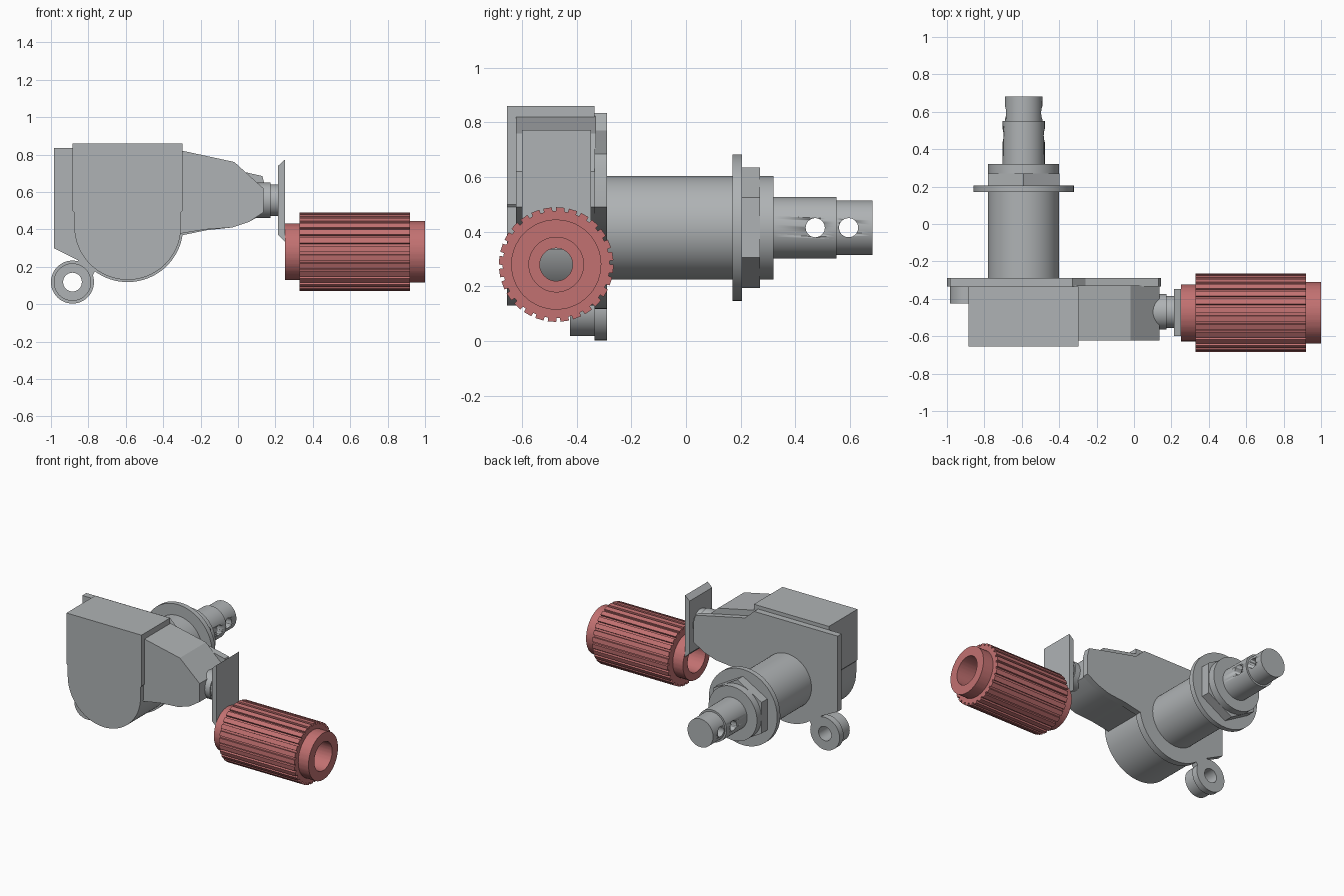
import bpy, bmesh, math
from mathutils import Vector

if "Cube" in bpy.data.objects:
    bpy.data.objects.remove(bpy.data.objects["Cube"])


def material(name, rgb):
    m = bpy.data.materials.new(name)
    m.diffuse_color = (*rgb, 1)
    m.use_nodes = True
    m.node_tree.nodes["Principled BSDF"].inputs["Base Color"].default_value = m.diffuse_color
    return m


STEEL = material("grey steel", (0.43, 0.45, 0.46))
GRIP = material("red grip", (0.54, 0.165, 0.165))


def finish(name, bm, mat):
    bmesh.ops.recalc_face_normals(bm, faces=bm.faces)
    me = bpy.data.meshes.new(name)
    bm.to_mesh(me)
    bm.free()
    me.materials.append(mat)
    ob = bpy.data.objects.new(name, me)
    bpy.context.collection.objects.link(ob)
    bpy.ops.object.select_all(action='DESELECT')
    ob.select_set(True)
    bpy.context.view_layer.objects.active = ob
    bpy.ops.object.shade_smooth_by_angle(angle=math.radians(25))
    return ob


def prism(name, outline, y0, y1, mat=STEEL):
    """Extrude an (x, z) outline from y0 to y1."""
    bm = bmesh.new()
    face = bm.faces.new([bm.verts.new((x, y0, z)) for x, z in outline])
    ext = bmesh.ops.extrude_face_region(bm, geom=[face])
    verts = [v for v in ext["geom"] if isinstance(v, bmesh.types.BMVert)]
    bmesh.ops.translate(bm, verts=verts, vec=(0, y1 - y0, 0))
    return finish(name, bm, mat)


def lathe(name, profile, axis, centre, mat=STEEL, seg=64, closed=False, teeth=0):
    """Turn (radius, position) points about X or Y; closed makes a tube, teeth cut grooves."""
    if teeth:
        spots = [((t + f) / teeth, d) for t in range(teeth)
                 for f, d in ((0, 0), (0.66, 0), (0.69, 0.014), (0.97, 0.014))]
    else:
        spots = [(i / seg, 0) for i in range(seg)]
    bm = bmesh.new()
    rings = []
    for r, p in profile:
        ring = []
        for f, d in spots:
            a = f * math.tau
            rr = r - d if r > 0.2 else r
            u, z = centre[0] + rr * math.sin(a), centre[1] + rr * math.cos(a)
            ring.append(bm.verts.new((p, u, z) if axis == 'X' else (u, p, z)))
        rings.append(ring)
    pairs = list(zip(rings, rings[1:]))
    if closed:
        pairs.append((rings[-1], rings[0]))
    else:
        bm.faces.new(rings[0])
        bm.faces.new(rings[-1])
    n = len(spots)
    for a, b in pairs:
        for i in range(n):
            j = (i + 1) % n
            bm.faces.new((a[i], a[j], b[j], b[i]))
    return finish(name, bm, mat)


def arc(cx, cz, r, a0, a1, n):
    return [(cx + r * math.cos(math.radians(a0 + (a1 - a0) * i / n)),
             cz + r * math.sin(math.radians(a0 + (a1 - a0) * i / n))) for i in range(n + 1)]


CX, CZ = -0.59, 0.415    # main shaft axis

# Housing: square top with a slightly narrower round bottom
prism("housing", [(-0.885, 0.86), (-0.885, 0.50), (-0.875, 0.49)]
      + arc(CX, CZ, 0.285, 180, 360, 40)
      + [(-0.305, 0.49), (-0.297, 0.50), (-0.297, 0.86)], -0.655, -0.335)

# Back plate following the housing, the arm and the neck of the lug
prism("back_plate", [(-0.985, 0.835), (-0.985, 0.30), (-0.855, 0.235), (-0.865, 0.20),
                     (-0.81, 0.14), (-0.785, 0.14)]
      + arc(CX, CZ, 0.297, 234, 351, 32)
      + [(-0.17, 0.395), (-0.03, 0.41), (0.06, 0.44), (0.145, 0.49), (0.145, 0.63),
         (0.13, 0.685), (0.05, 0.703), (-0.26, 0.77), (-0.33, 0.835)], -0.335, -0.29)

# Side arm tapering towards the stud
prism("side_arm", [(-0.32, 0.825), (-0.32, 0.375), (-0.17, 0.40), (-0.03, 0.41),
                   (0.06, 0.44), (0.135, 0.49), (0.135, 0.62), (-0.02, 0.76)],
      -0.622, -0.33)

# Lug ring with collar
lathe("lug", [(0.05, -0.425), (0.10, -0.425), (0.10, -0.335), (0.115, -0.335),
              (0.115, -0.29), (0.05, -0.29)], 'Y', (-0.885, 0.118), closed=True)

# Stud and blade on the end of the arm
lathe("stud", [(0.095, 0.08), (0.095, 0.175), (0.085, 0.175), (0.085, 0.22)],
      'X', (-0.47, 0.555))
prism("blade", [(0.215, 0.74), (0.215, 0.37), (0.25, 0.335), (0.25, 0.772)],
      -0.60, -0.347)

# Main shaft: barrel, flange, collar and stepped end
shaft = lathe("shaft", [(0.19, -0.30), (0.19, 0.17), (0.268, 0.17), (0.268, 0.205),
                        (0.19, 0.205), (0.19, 0.32), (0.113, 0.32), (0.113, 0.55),
                        (0.10, 0.55), (0.10, 0.682)], 'Y', (CX, CZ))
lathe("hex_nut", [(0.22, 0.20), (0.22, 0.27)], 'Y', (CX, CZ), seg=6)

# Cross holes drilled through the shaft end
for y in (0.473, 0.595):
    drill = lathe("drill", [(0.035, CX - 0.2), (0.035, CX + 0.2)], 'X', (y, CZ), seg=32)
    mod = shaft.modifiers.new("cross_hole", 'BOOLEAN')
    mod.operation = 'DIFFERENCE'
    mod.solver = 'EXACT'
    mod.object = drill
    bpy.context.view_layer.objects.active = shaft
    bpy.ops.object.modifier_apply(modifier=mod.name)
    bpy.data.objects.remove(drill)

# Grip: ribbed sleeve, plain ends and a stepped bore
lathe("grip", [(0.10, 0.25), (0.152, 0.25), (0.152, 0.33), (0.21, 0.33), (0.21, 0.92),
               (0.165, 0.92), (0.165, 1.0), (0.10, 1.0), (0.10, 0.48), (0.06, 0.48),
               (0.06, 0.40), (0.10, 0.40)],
      'X', (-0.475, 0.28), GRIP, closed=True, teeth=28)
